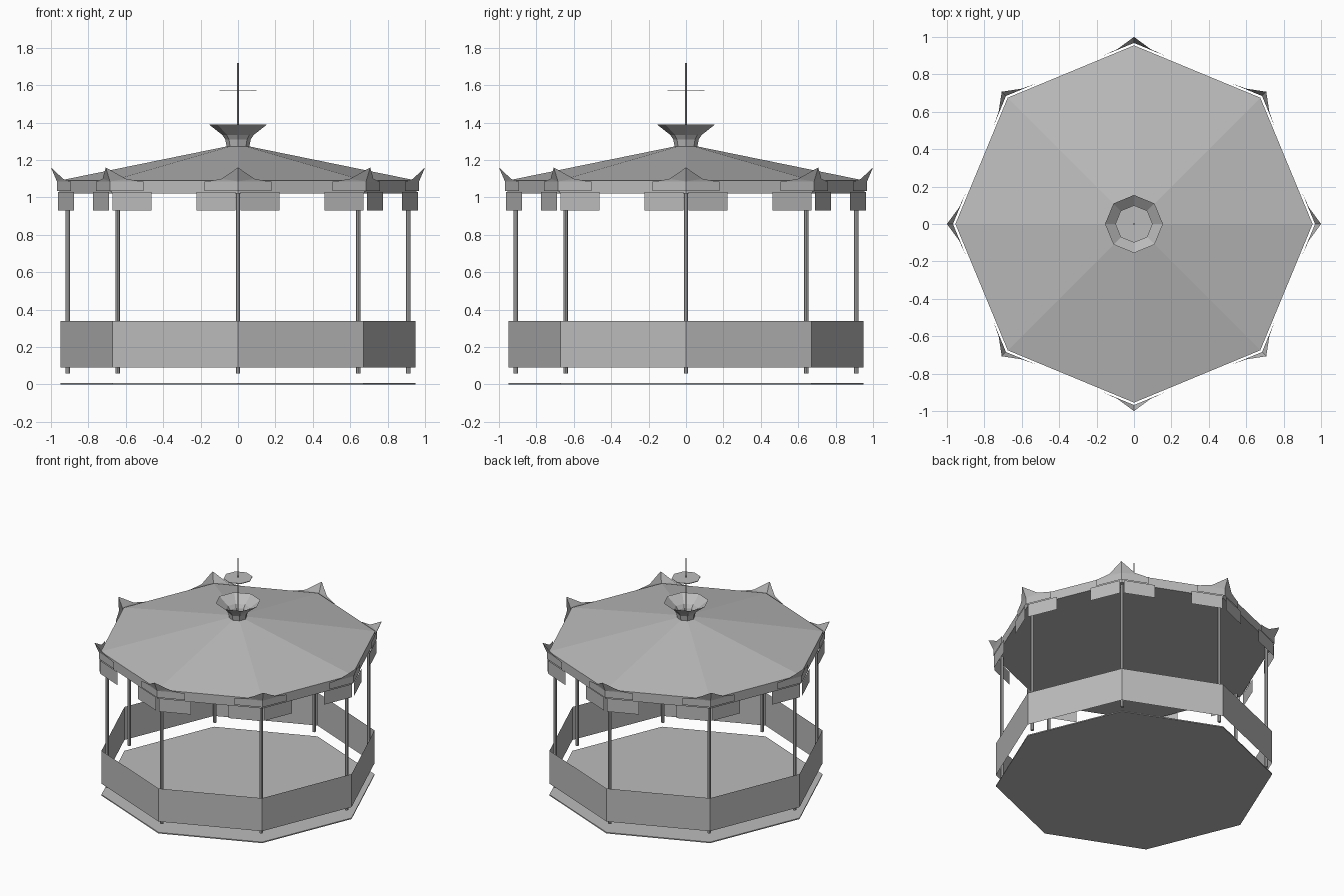
import bpy, bmesh, math
from mathutils import Vector

if "Cube" in bpy.data.objects:
    bpy.data.objects.remove(bpy.data.objects["Cube"])

grey = bpy.data.materials.new("plain grey")
grey.use_nodes = True
grey.diffuse_color = (0.5, 0.5, 0.5, 1)
grey.node_tree.nodes["Principled BSDF"].inputs["Base Color"].default_value = grey.diffuse_color

SIDES = 8
RIM = 0.968


def corner(i, r, z=0.0):
    a = math.tau * i / SIDES
    return Vector((r * math.cos(a), r * math.sin(a), z))


def along(i, step, dist, z, r=RIM):
    """Point on the octagon edge, dist away from corner i towards corner i+step."""
    c = corner(i, r)
    p = c + (corner(i + step, r) - c).normalized() * dist
    return Vector((p.x, p.y, z))


def make(name, faces):
    """Object from a list of faces, each a list of points."""
    bm = bmesh.new()
    for pts in faces:
        bm.faces.new([bm.verts.new(p) for p in pts])
    bmesh.ops.remove_doubles(bm, verts=bm.verts, dist=0.0001)
    bmesh.ops.recalc_face_normals(bm, faces=bm.faces)
    mesh = bpy.data.meshes.new(name)
    bm.to_mesh(mesh)
    bm.free()
    mesh.materials.append(grey)
    ob = bpy.data.objects.new(name, mesh)
    bpy.context.collection.objects.link(ob)
    return ob


def lathe(name, profile, bottom=False, top=False):
    """Octagonal surface through (radius, height) points."""
    faces = []
    for (r0, z0), (r1, z1) in zip(profile, profile[1:]):
        for i in range(SIDES):
            quad = [corner(i, r0, z0), corner(i + 1, r0, z0)]
            quad += [corner(i + 1, r1, z1), corner(i, r1, z1)] if r1 else [Vector((0, 0, z1))]
            faces.append(quad)
    for wanted, (r, z) in ((bottom, profile[0]), (top, profile[-1])):
        if wanted:
            faces.append([corner(i, r, z) for i in range(SIDES)])
    return make(name, faces)


def rod(name, x, y, z0, z1, r):
    bpy.ops.mesh.primitive_cylinder_add(vertices=8, radius=r, depth=z1 - z0,
                                        location=(x, y, (z0 + z1) / 2))
    ob = bpy.context.object
    ob.name = name
    ob.data.materials.append(grey)


# Floor, low wall and roof with its fascia
lathe("floor", [(0.95, 0), (0.95, 0.008)], bottom=True, top=True)
lathe("low_wall", [(0.95, 0.09), (0.95, 0.34)])
lathe("roof", [(0.955, 1.02), (0.955, 1.09), (0, 1.285)], bottom=True)

# Flared crown, mast and disc
lathe("crown", [(0.06, 1.27), (0.068, 1.31), (0.085, 1.335), (0.155, 1.39)])
rod("mast", 0, 0, 1.27, 1.72, 0.005)
lathe("mast_disc", [(0.1, 1.568), (0.1, 1.573)], bottom=True, top=True)

# Corner posts, trim bands, hanging panels and upturned horns
bands, panels, horns = [], [], []
for i in range(SIDES):
    p = corner(i, 0.91)
    rod("post", p.x, p.y, 0.06, 1.025, 0.012)
    tip = corner(i, 1.0, 1.16)
    base = corner(i, RIM, 1.085)
    for s in (-1, 1):
        bands.append([along(i, s, d, z) for d, z in
                      ((0, 1.035), (0.195, 1.035), (0.195, 1.085), (0, 1.085))])
        panels.append([along(i, s, d, z) for d, z in
                       ((0.015, 0.93), (0.24, 0.93), (0.24, 1.03), (0.015, 1.03))])
        shoulder = along(i, s, 0.095, 1.1, RIM + 0.004)
        horns.append([base, shoulder, tip])
        horns.append([base, along(i, s, 0.18, 1.085), shoulder])
make("trim_bands", bands)
make("hanging_panels", panels)
make("corner_horns", horns)
